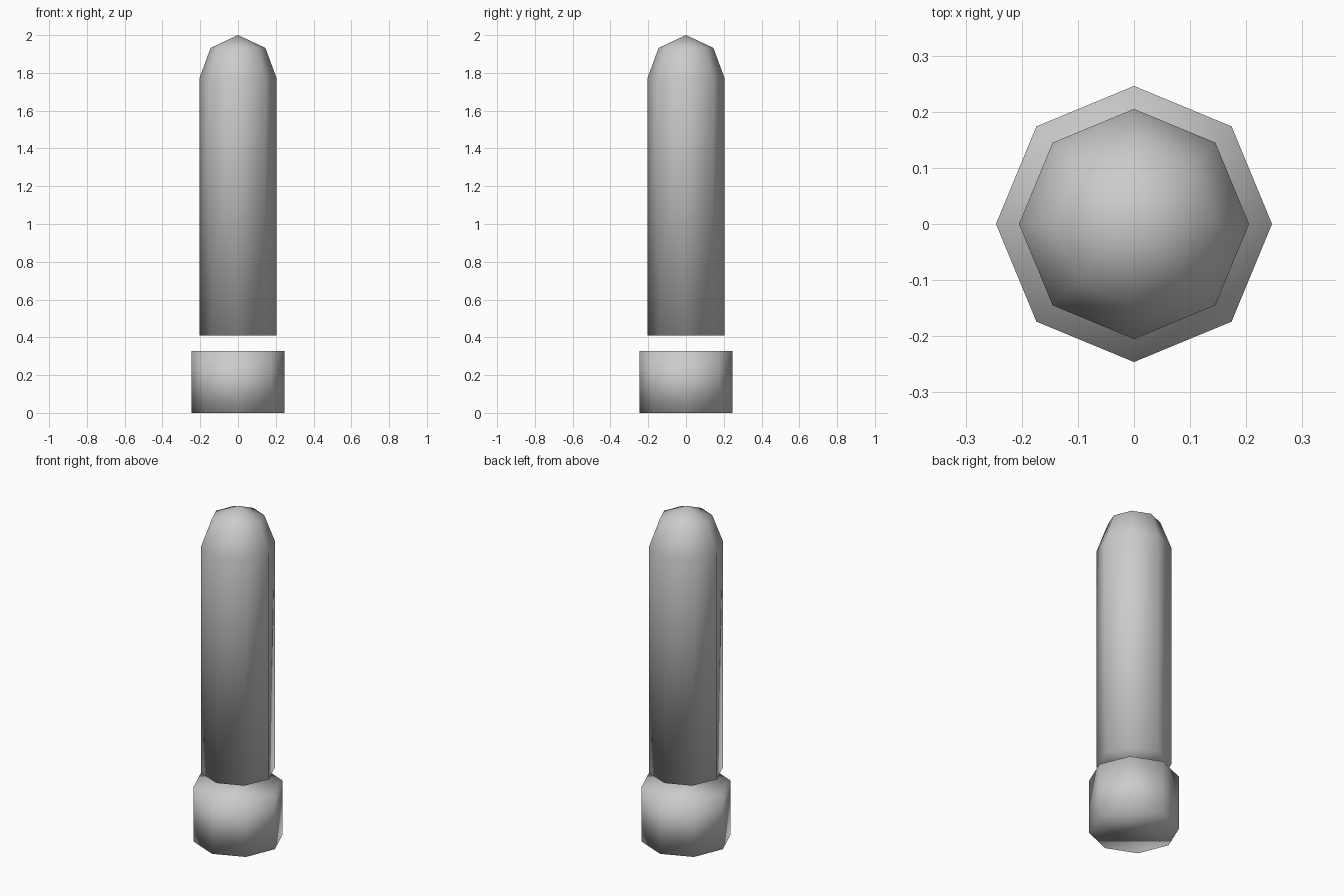
import bpy, bmesh
from math import sin, cos, pi

if "Cube" in bpy.data.objects:
    bpy.data.objects.remove(bpy.data.objects["Cube"])

SIDES = 8


def lathe(name, rings, apex=None):
    """Octagonal solid from (radius, z) rings, closed by flat caps or a point."""
    bm = bmesh.new()
    loops = [[bm.verts.new((r * cos(2 * pi * i / SIDES), r * sin(2 * pi * i / SIDES), z))
              for i in range(SIDES)] for r, z in rings]
    bm.faces.new(loops[0][::-1])
    for low, high in zip(loops, loops[1:]):
        for i in range(SIDES):
            j = (i + 1) % SIDES
            bm.faces.new((low[i], low[j], high[j], high[i]))
    if apex is None:
        bm.faces.new(loops[-1])
    else:
        tip = bm.verts.new((0, 0, apex))
        for i in range(SIDES):
            bm.faces.new((loops[-1][i], loops[-1][(i + 1) % SIDES], tip))
    for f in bm.faces:
        f.smooth = True
    mesh = bpy.data.meshes.new(name)
    bm.to_mesh(mesh)
    bm.free()
    obj = bpy.data.objects.new(name, mesh)
    bpy.context.collection.objects.link(obj)
    return obj


# Short wide base drum
lathe("base", [(0.246, 0), (0.246, 0.328)])

# Tall shaft with a rounded tip, floating just above the base
lathe("domed_shaft", [(0.205, 0.41), (0.205, 1.77), (0.145, 1.932)], apex=2.0)
